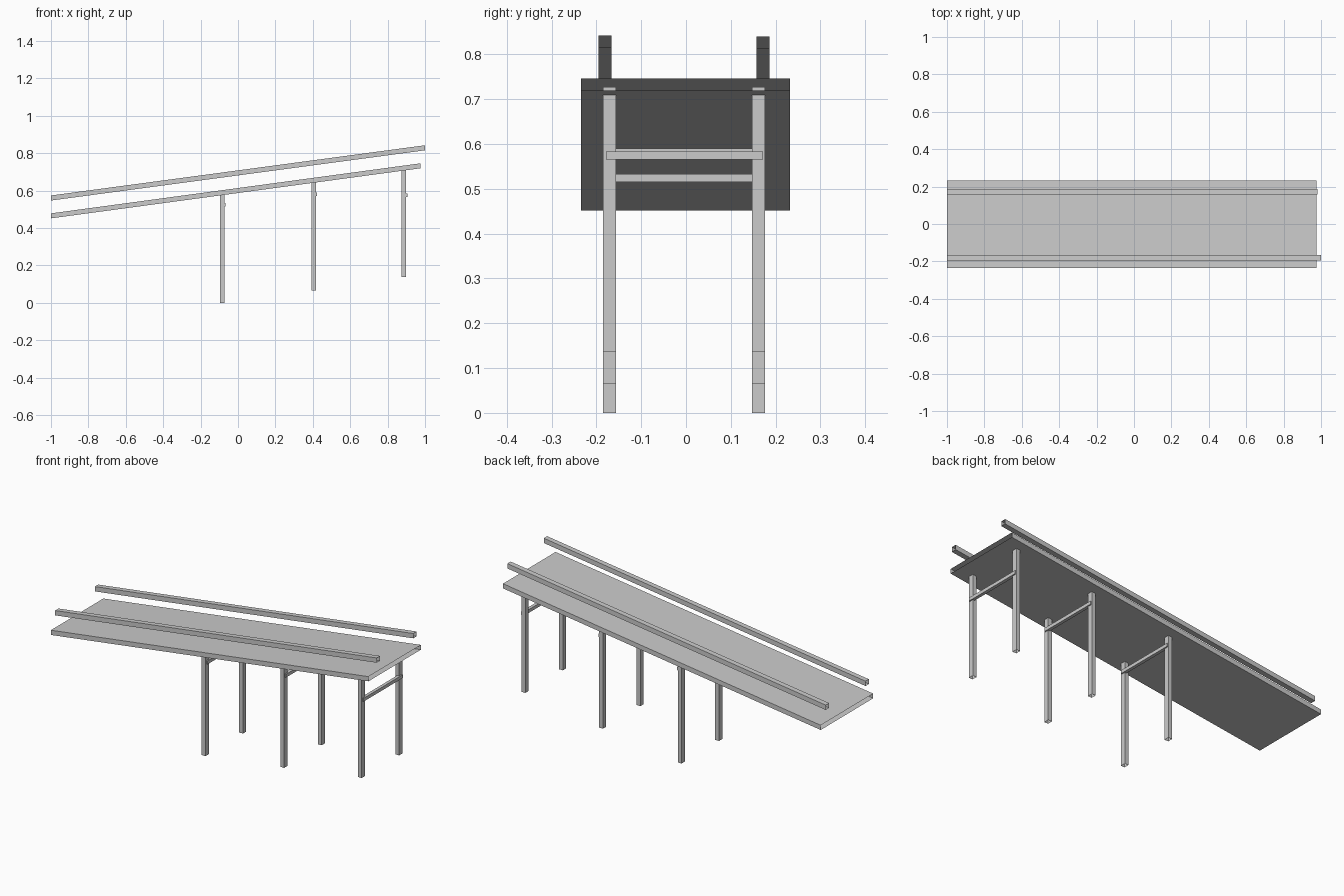
import bpy, bmesh
from mathutils import Vector

if "Cube" in bpy.data.objects:
    bpy.data.objects.remove(bpy.data.objects["Cube"])


def bar(name, start, end, u, v, capped=False):
    """Rectangular bar from start to end; u and v are its half-size vectors."""
    bm = bmesh.new()
    start, end, u, v = map(Vector, (start, end, u, v))
    corners = [-u - v, u - v, u + v, -u + v]
    a = [bm.verts.new(start + c) for c in corners]
    b = [bm.verts.new(end + c) for c in corners]
    for i in range(4):
        j = (i + 1) % 4
        bm.faces.new((a[i], a[j], b[j], b[i]))
    if capped:
        bm.faces.new(a[::-1])
        bm.faces.new(b)
    # Make the walls face outward
    axis = (start + end) / 2
    if (u.cross(v)).dot(end - start) < 0:
        bmesh.ops.reverse_faces(bm, faces=bm.faces[:])
    mesh = bpy.data.meshes.new(name)
    bm.to_mesh(mesh)
    bm.free()
    obj = bpy.data.objects.new(name, mesh)
    bpy.context.collection.objects.link(obj)
    return obj


# Sloping deck, a hollow box section with open, vertical ends
bar("deck", (-1, -0.001, 0.465), (0.975, -0.001, 0.7325),
    (0, 0.233, 0), (0, 0, 0.0133))

# Handrails parallel to the deck
for side, y, x_end, z_end in (("front", -0.1805, 1.0, 0.829),
                              ("back", 0.172, 0.98, 0.8263)):
    bar(side + "_handrail", (-1, y, 0.5605), (x_end, y, z_end),
        (0, 0.0148, 0), (0, 0, 0.0135))

# Three pairs of legs stepping up with the slope, each with a cross brace
frames = (("lower", -0.084, 0.0, 0.524),
          ("middle", 0.405, 0.065, 0.581),
          ("upper", 0.887, 0.137, 0.5745))
for label, x, z, brace_z in frames:
    for side, y in (("front", -0.171), ("back", 0.1615)):
        bar(f"{label}_{side}_leg", (x, y, z), (x, y, z + 0.59),
            (0.0118, 0, 0), (0, 0.0147, 0))
    bx = x + 0.0095
    bar(label + "_brace", (bx, -0.178, brace_z), (bx, 0.172, brace_z),
        (0.009, 0, 0), (0, 0, 0.0093), capped=True)
